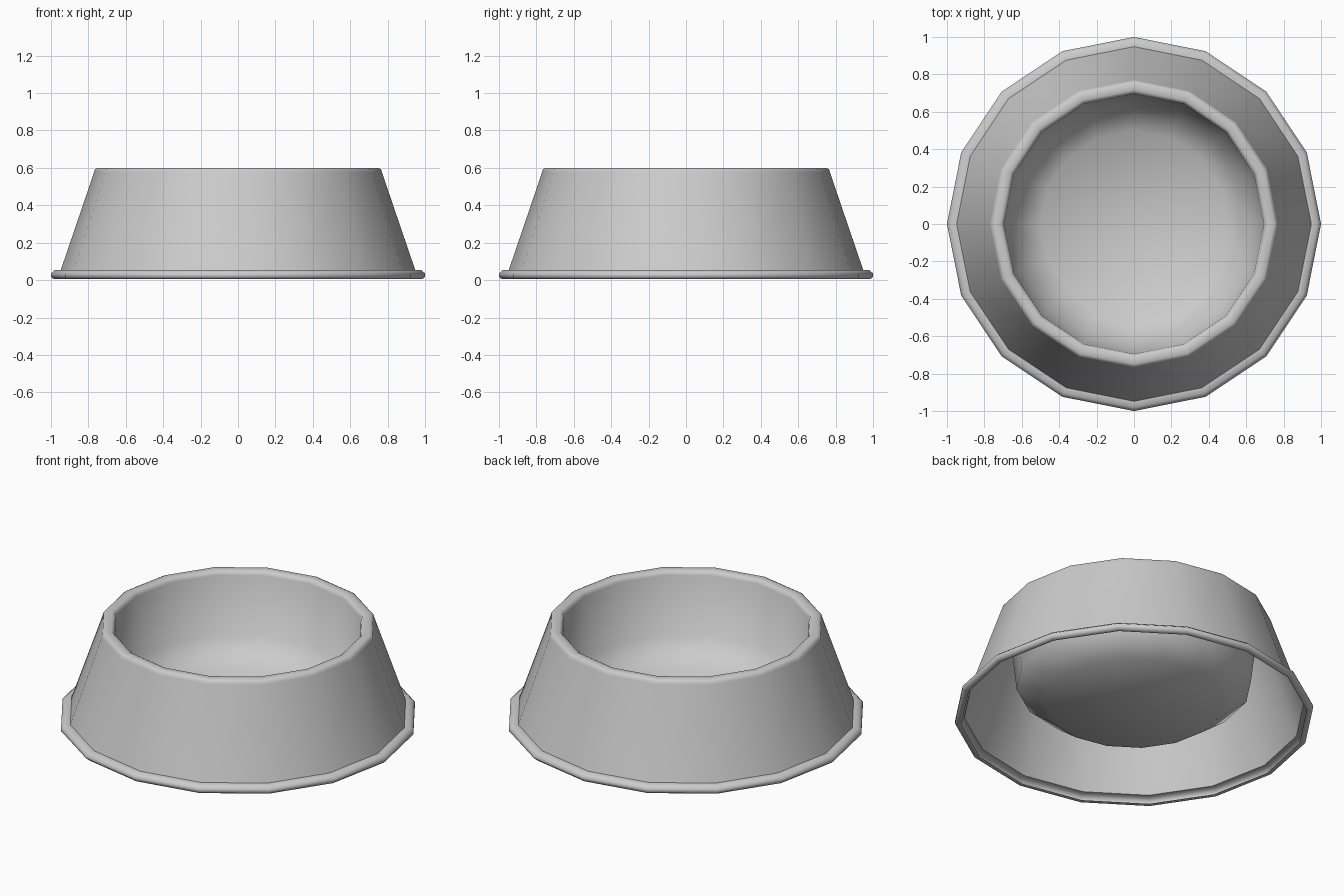
import bpy, bmesh, math

if "Cube" in bpy.data.objects:
    bpy.data.objects.remove(bpy.data.objects["Cube"])

SIDES = 16


def lathe(name, profile, smooth_deg):
    """Spin an (r, z) profile into a 16-sided sheet; r = 0 closes to a fan."""
    bm = bmesh.new()
    rings = []
    for r, z in profile:
        if r == 0:
            rings.append([bm.verts.new((0, 0, z))] * SIDES)
        else:
            rings.append([bm.verts.new((r * math.cos(2 * math.pi * i / SIDES),
                                        r * math.sin(2 * math.pi * i / SIDES), z))
                          for i in range(SIDES)])
    for low, high in zip(rings, rings[1:]):
        for i in range(SIDES):
            j = (i + 1) % SIDES
            corners = [low[i], low[j], high[j], high[i]]
            bm.faces.new(list(dict.fromkeys(corners)))
    mesh = bpy.data.meshes.new(name)
    bm.to_mesh(mesh)
    bm.free()
    obj = bpy.data.objects.new(name, mesh)
    bpy.context.collection.objects.link(obj)
    bpy.ops.object.select_all(action='DESELECT')
    obj.select_set(True)
    bpy.context.view_layer.objects.active = obj
    bpy.ops.object.shade_smooth_by_angle(angle=math.radians(smooth_deg))
    return obj


# One continuous shell: rolled foot lip, sloped wall, rounded rim, dished floor
lathe("pet_bowl", [
    (0.965, 0.008), (0.985, 0.005), (1.0, 0.018), (1.0, 0.036), (0.98, 0.053),
    (0.948, 0.053),
    (0.77, 0.575), (0.765, 0.592), (0.75, 0.60),
    (0.715, 0.60), (0.702, 0.592), (0.695, 0.575),
    (0.655, 0.22), (0.50, 0.10), (0.0, 0.075),
], 65)
